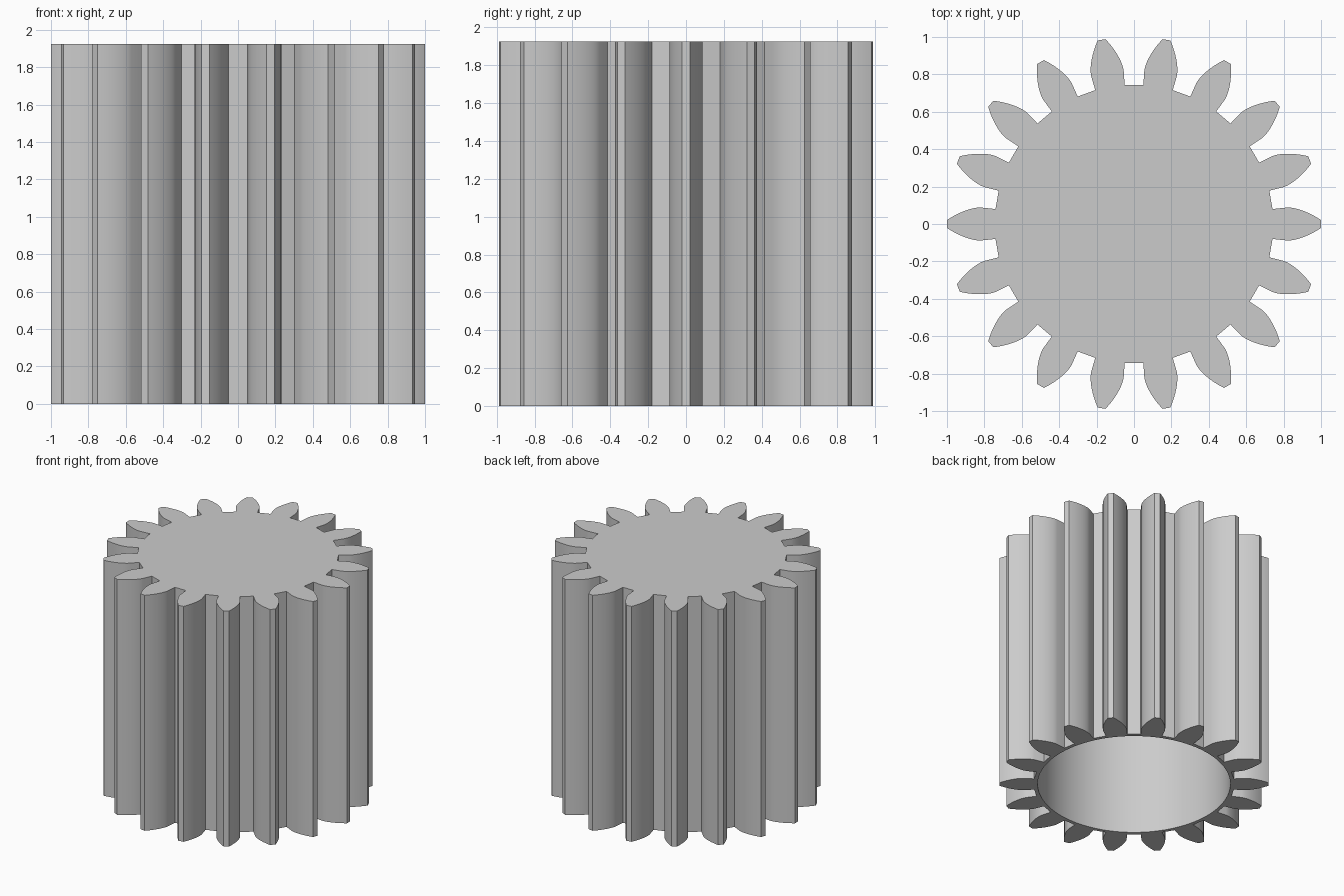
import bpy
import bmesh
import math

cube = bpy.data.objects.get("Cube")
if cube:
    bpy.data.objects.remove(cube, do_unlink=True)

TEETH = 18
HEIGHT = 1.925
ROOT, BASE, TIP = 0.745, 0.823, 1.0     # root, involute base and tip radii
HALF_TOOTH = math.radians(6.15)
BORE, CAP = 0.715, 0.03                 # bore radius and end cap thickness
STEPS = 10

grey = bpy.data.materials.new("plain grey")
grey.use_nodes = True
colour = (0.6, 0.6, 0.6, 1)
grey.diffuse_color = colour
grey.node_tree.nodes["Principled BSDF"].inputs["Base Color"].default_value = colour


def flank():
    """Radius and half angle along one tooth side, from root to tip."""
    points = [(ROOT, HALF_TOOTH)]
    for i in range(STEPS + 1):
        r = BASE + (TIP - BASE) * i / STEPS
        a = math.acos(BASE / r)
        points.append((r, HALF_TOOTH - (math.tan(a) - a)))
    return points


# Toothed outline, extruded to full height
side = flank()
bm = bmesh.new()
outline = []
for t in range(TEETH):
    middle = t * math.tau / TEETH
    tooth = [(r, middle - a) for r, a in side]
    tooth += [(r, middle + a) for r, a in reversed(side)]
    outline += [bm.verts.new((r * math.cos(a), r * math.sin(a), 0)) for r, a in tooth]
face = bm.faces.new(outline)
extruded = bmesh.ops.extrude_face_region(bm, geom=[face], use_keep_orig=True)
top = [g for g in extruded["geom"] if isinstance(g, bmesh.types.BMVert)]
bmesh.ops.translate(bm, verts=top, vec=(0, 0, HEIGHT))
bmesh.ops.recalc_face_normals(bm, faces=bm.faces)
mesh = bpy.data.meshes.new("gear")
bm.to_mesh(mesh)
bm.free()
mesh.materials.append(grey)
gear = bpy.data.objects.new("gear", mesh)
bpy.context.collection.objects.link(gear)

# Blind bore, open at the bottom
depth = HEIGHT - CAP + 0.2
bpy.ops.mesh.primitive_cylinder_add(vertices=96, radius=BORE, depth=depth,
                                    location=(0, 0, HEIGHT - CAP - depth / 2))
cutter = bpy.context.object
cutter.name = "bore_cutter"
cutter.hide_render = True
cutter.data.materials.append(grey)

cut = gear.modifiers.new("bore", "BOOLEAN")
cut.operation = "DIFFERENCE"
cut.solver = "EXACT"
cut.object = cutter
bpy.ops.object.select_all(action="DESELECT")
gear.select_set(True)
bpy.context.view_layer.objects.active = gear
bpy.ops.object.modifier_apply(modifier=cut.name)
bpy.data.objects.remove(cutter, do_unlink=True)

# Smooth tooth sides and bore, crisp edges
bpy.ops.object.shade_smooth_by_angle(angle=math.radians(25))
